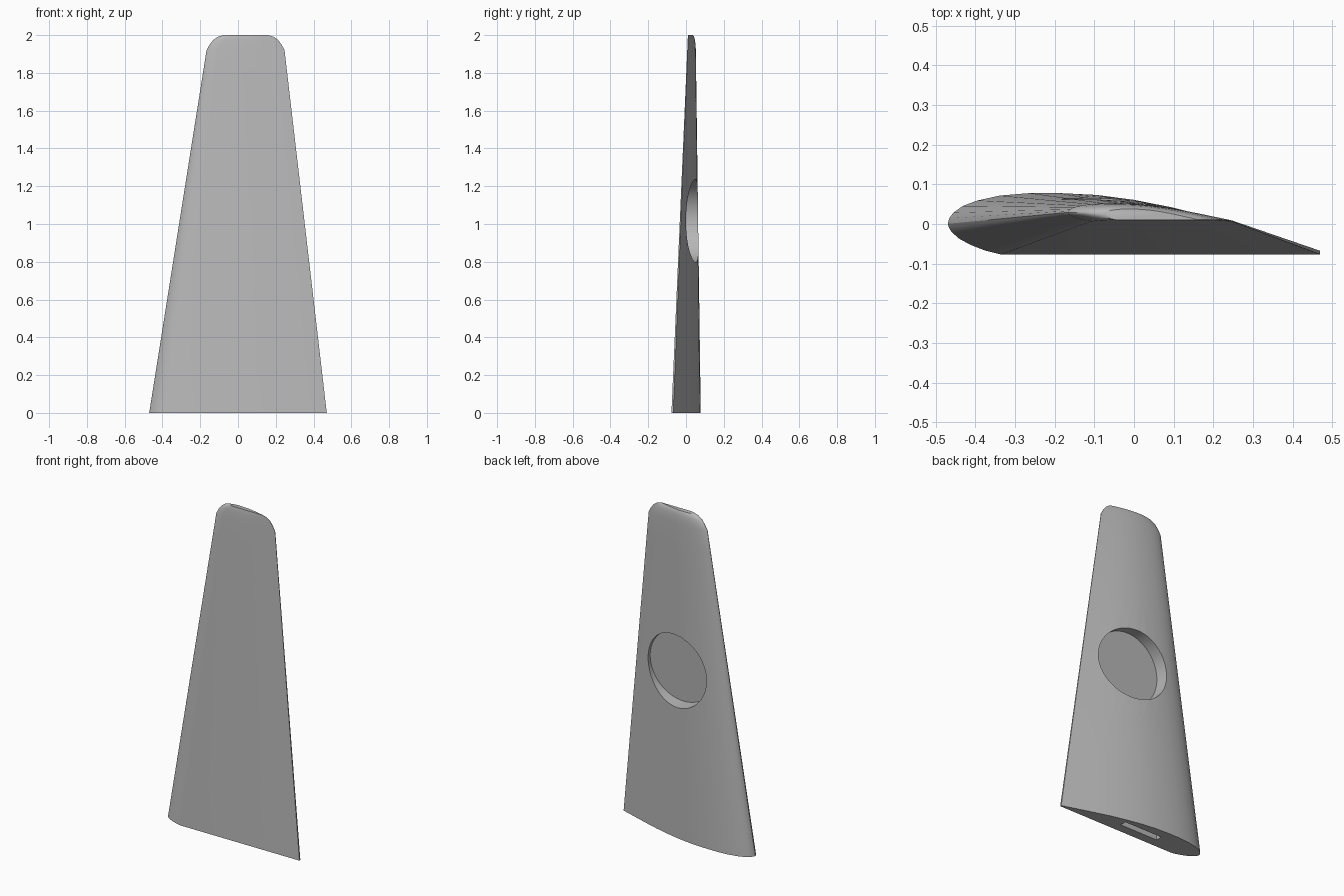
import bpy, bmesh, math
from mathutils import Vector

if "Cube" in bpy.data.objects:
    bpy.data.objects.remove(bpy.data.objects["Cube"])

grey = bpy.data.materials.new("plain grey")
grey.use_nodes = True
grey.diffuse_color = (0.48, 0.48, 0.48, 1)
grey.node_tree.nodes["Principled BSDF"].inputs["Base Color"].default_value = grey.diffuse_color

# Airfoil outline: chord fraction, height fraction (flat underside at 0)
UPPER = [(0, .5), (.004, .59), (.015, .68), (.04, .79), (.08, .88), (.14, .96),
         (.22, 1), (.3, 1), (.4, .97), (.5, .89), (.6, .77), (.7, .62),
         (.8, .44), (.9, .25), (1, .06)]
LOWER = [(1, 0), (.143, 0), (.1, .065), (.06, .16), (.03, .26), (.01, .37), (.003, .44)]
OUTLINE = UPPER + LOWER


def underside(z):
    return -.077 + .0435 * z


def section(z, inset, thin):
    """One airfoil rib; inset pulls in both chord ends, thin scales thickness."""
    lead = -.47 + .158 * z + inset
    trail = .47 - .1165 * z - inset
    thick = (.155 - .057 * z) * thin
    return [Vector((lead + t * (trail - lead), underside(z) + h * thick, z))
            for t, h in OUTLINE]


# Tapered wing with rounded tip
bm = bmesh.new()
ribs = [(z * .3, 0, 1) for z in range(7)]
ribs += [(1.92, 0, 1), (1.95, .012, .97), (1.975, .028, .9), (1.992, .05, .8), (2, .078, .68)]
loops = [[bm.verts.new(p) for p in section(*r)] for r in ribs]
n = len(OUTLINE)
for a, b in zip(loops, loops[1:]):
    for i in range(n):
        j = (i + 1) % n
        bm.faces.new((a[i], a[j], b[j], b[i]))
bm.faces.new(loops[0])
bm.faces.new(loops[-1])
bmesh.ops.recalc_face_normals(bm, faces=bm.faces)
mesh = bpy.data.meshes.new("wing")
bm.to_mesh(mesh)
bm.free()
wing = bpy.data.objects.new("wing", mesh)
bpy.context.collection.objects.link(wing)
mesh.materials.append(grey)


def cut(target, cutter):
    cutter.hide_render = True
    cutter.data.materials.append(grey)
    mod = target.modifiers.new("cut", "BOOLEAN")
    mod.operation = "DIFFERENCE"
    mod.solver = "EXACT"
    mod.object = cutter
    bpy.ops.object.select_all(action="DESELECT")
    bpy.context.view_layer.objects.active = target
    target.select_set(True)
    bpy.ops.object.modifier_apply(modifier=mod.name)
    bpy.data.objects.remove(cutter)


# Round pocket in the curved side, floor parallel to the flat side
tilt = math.atan(.0435)
depth = .3
axis = Vector((0, math.cos(tilt), -math.sin(tilt)))
floor = Vector((.037, underside(1.02) + .012, 1.02))
bpy.ops.mesh.primitive_cylinder_add(vertices=64, radius=.22, depth=depth,
                                    location=floor + axis * depth / 2,
                                    rotation=(-math.pi / 2 - tilt, 0, 0))
cut(wing, bpy.context.object)

# Spar slot in the root
bpy.ops.mesh.primitive_cube_add(size=1, location=(-.05, 0, 0))
slot = bpy.context.object
slot.scale = (.26, .04, .6)
cut(wing, slot)

bpy.ops.object.shade_smooth_by_angle(angle=math.radians(30))
